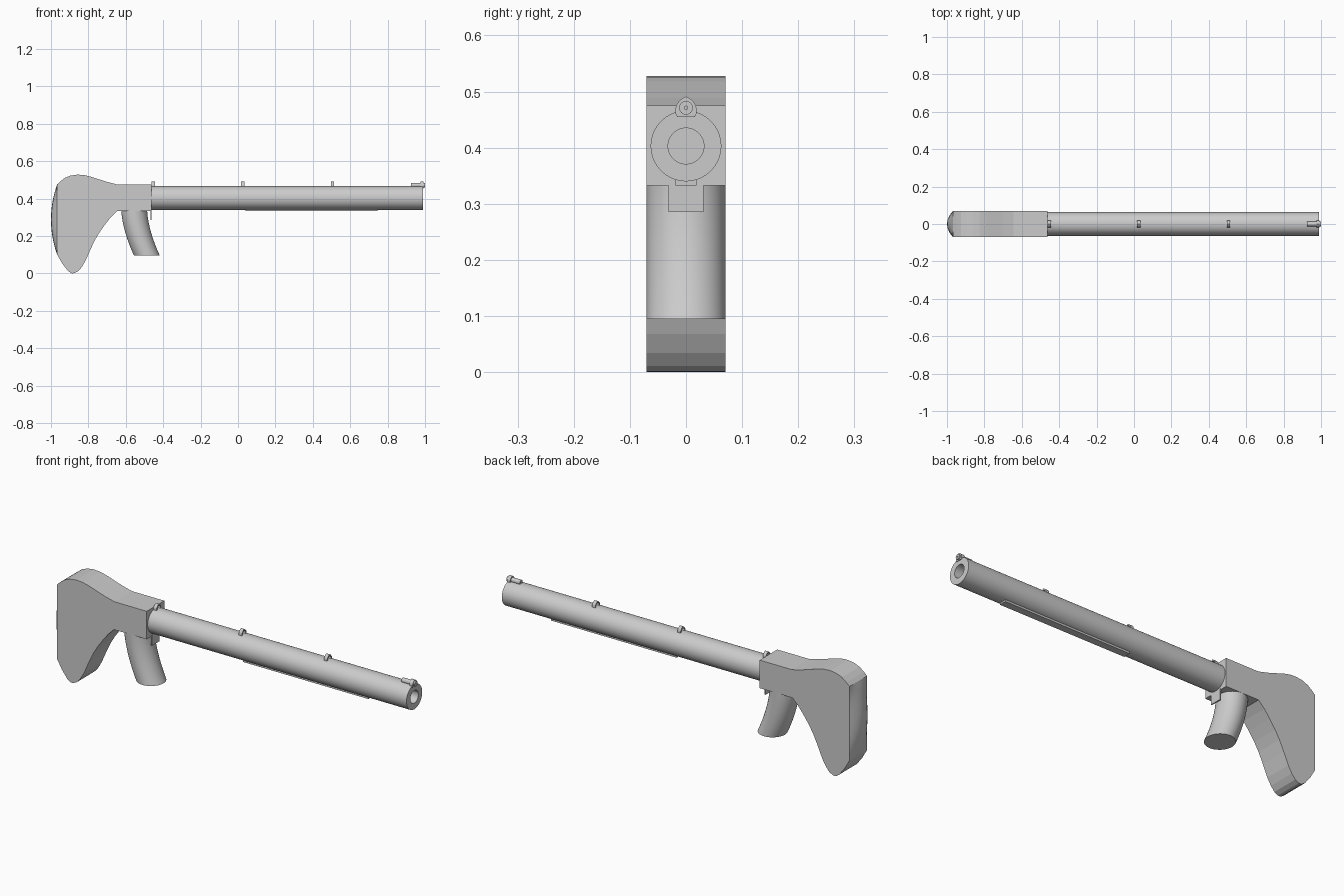
import bpy, bmesh, math
from mathutils import Vector

if "Cube" in bpy.data.objects:
    bpy.data.objects.remove(bpy.data.objects["Cube"])


def finish(bm, name, smooth=False):
    bmesh.ops.recalc_face_normals(bm, faces=bm.faces)
    me = bpy.data.meshes.new(name)
    bm.to_mesh(me)
    bm.free()
    ob = bpy.data.objects.new(name, me)
    bpy.context.collection.objects.link(ob)
    if smooth:
        bpy.ops.object.select_all(action='DESELECT')
        ob.select_set(True)
        bpy.context.view_layer.objects.active = ob
        bpy.ops.object.shade_smooth_by_angle(angle=math.radians(30))
    return ob


def loft(name, loops, cap=True, closed=False, smooth=True):
    """Skin a list of equal-length closed loops of points."""
    bm = bmesh.new()
    rings = [[bm.verts.new(p) for p in loop] for loop in loops]
    n = len(rings[0])
    pairs = list(zip(rings, rings[1:])) + ([(rings[-1], rings[0])] if closed else [])
    for a, b in pairs:
        for i in range(n):
            j = (i + 1) % n
            bm.faces.new((a[i], a[j], b[j], b[i]))
    if cap and not closed:
        bm.faces.new(rings[0])
        bm.faces.new(rings[-1])
    return finish(bm, name, smooth)


def circle_x(x, z, r, n):
    return [(x, r * math.cos(2 * math.pi * i / n), z + r * math.sin(2 * math.pi * i / n))
            for i in range(n)]


def tube(name, x0, x1, z, r, r_in, n=48):
    return loft(name, [circle_x(x0, z, r, n), circle_x(x1, z, r, n),
                       circle_x(x1, z, r_in, n), circle_x(x0, z, r_in, n)], closed=True)


def box(name, x0, x1, y, z0, z1):
    loop = lambda x: [(x, -y, z0), (x, y, z0), (x, y, z1), (x, -y, z1)]
    return loft(name, [loop(x0), loop(x1)], smooth=False)


W = 0.0705          # half thickness of the stock
BX, BZ0, BZ1 = -0.967, 0.10, 0.476

# shoulder stock: side profile extruded across y
profile = [(BX, BZ1), (-0.95, 0.492), (-0.925, 0.511), (-0.895, 0.523), (-0.86, 0.528),
           (-0.825, 0.526), (-0.79, 0.518), (-0.75, 0.505), (-0.70, 0.489), (-0.645, 0.475),
           (-0.463, 0.475), (-0.463, 0.333), (-0.647, 0.333), (-0.68, 0.300), (-0.71, 0.262),
           (-0.74, 0.220), (-0.765, 0.178), (-0.79, 0.125), (-0.815, 0.068), (-0.835, 0.034),
           (-0.855, 0.011), (-0.875, 0.001), (-0.89, 0.0), (-0.91, 0.014), (-0.94, 0.053),
           (BX, BZ0)]
loft("stock", [[(x, y, z) for x, z in profile] for y in (-W, W)], smooth=False)

# domed butt pad
bm = bmesh.new()
N, M = 10, 18
grid = []
for i in range(N + 1):
    u = -math.cos(math.pi * i / N)
    row = []
    for k in range(M + 1):
        v = 2 * k / M - 1
        x = BX - 0.033 * (1 - u * u) * (1 - v * v)
        row.append(bm.verts.new((x, W * u, (BZ0 + BZ1) / 2 + v * (BZ1 - BZ0) / 2)))
    grid.append(row)
for i in range(N):
    for k in range(M):
        bm.faces.new((grid[i][k], grid[i][k + 1], grid[i + 1][k + 1], grid[i + 1][k]))
pad = finish(bm, "butt_pad", True)
if pad.data.polygons[0].normal.x > 0:
    pad.data.flip_normals()

# curved pistol grip, swept forward towards its flat bottom
loops = []
for s in range(13):
    t = s / 12
    cx, z = -0.555 + 0.068 * t ** 1.7, 0.345 - 0.25 * t
    loops.append([(cx + 0.069 * math.cos(2 * math.pi * i / 40),
                   W * math.sin(2 * math.pi * i / 40), z) for i in range(40)])
loft("grip", loops)

# trigger plate
box("trigger_plate", -0.468, -0.462, 0.031, 0.285, 0.34)

# barrel with bore
tube("barrel", -0.463, 0.99, 0.403, 0.063, 0.032, 64)

# rail below the barrel
box("under_rail", 0.04, 0.745, 0.0185, 0.333, 0.35)

# eyelets along the top of the barrel
EZ, HOLE, SEG = 0.471, 0.0122, 24
outline = [(0.0185, 0.455), (0.0185, 0.474), (0.014, 0.481), (0.007, 0.488), (0, 0.491),
           (-0.007, 0.488), (-0.014, 0.481), (-0.0185, 0.474), (-0.0185, 0.455)]


def hit(a):
    """Point where a ray from the hole centre meets the eyelet outline."""
    d = Vector((math.cos(a), math.sin(a)))
    best = None
    for p, q in zip(outline, outline[1:] + outline[:1]):
        p, q = Vector((p[0], p[1] - EZ)), Vector((q[0], q[1] - EZ))
        e = q - p
        den = d.x * e.y - d.y * e.x
        if abs(den) > 1e-9:
            t = (p.x * e.y - p.y * e.x) / den
            s = (p.x * d.y - p.y * d.x) / den
            if t > 0 and -1e-6 <= s <= 1 + 1e-6 and (best is None or t < best):
                best = t
    return d * best


edge = [hit(2 * math.pi * i / SEG) for i in range(SEG)]
for k in range(4):
    cx = -0.453 + 0.479 * k
    rim = lambda x: [(x, p.x, EZ + p.y) for p in edge]
    a, b = cx - 0.009, cx + 0.009
    loft(f"eyelet_{k + 1}", [rim(a), rim(b), circle_x(b, EZ, HOLE, SEG),
                             circle_x(a, EZ, HOLE, SEG)], closed=True)

# small tip tube held by the front eyelet
tube("tip_tube", 0.925, 1.0, EZ, 0.0122, 0.003, 24)
